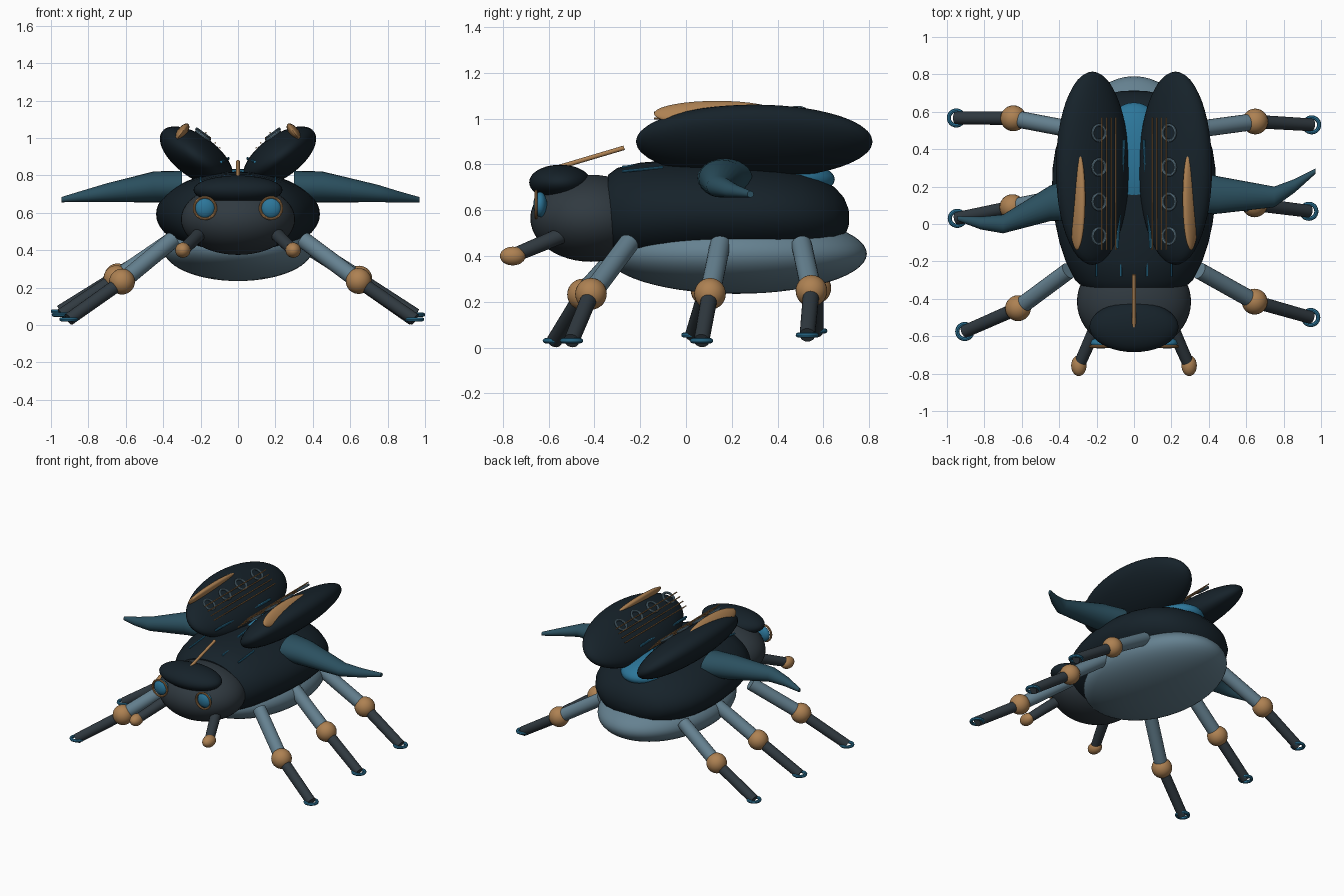
import bpy, bmesh, math
from mathutils import Vector, Matrix

if "Cube" in bpy.data.objects:
    bpy.data.objects.remove(bpy.data.objects["Cube"])


def mat(name, col):
    m = bpy.data.materials.new(name)
    m.diffuse_color = (*col, 1)
    m.use_nodes = True
    m.node_tree.nodes["Principled BSDF"].inputs["Base Color"].default_value = m.diffuse_color
    return m


NAVY = mat("navy", (.008, .016, .023))
GREY = mat("slate", (.03, .042, .052))
STEEL = mat("steel", (.13, .22, .28))
BRONZE = mat("bronze", (.42, .22, .085))
BLUE = mat("blue", (.025, .18, .32))
TEAL = mat("teal", (.024, .08, .115))


def finish(name, bm, m):
    bmesh.ops.recalc_face_normals(bm, faces=bm.faces)
    me = bpy.data.meshes.new(name)
    bm.to_mesh(me)
    bm.free()
    ob = bpy.data.objects.new(name, me)
    bpy.context.collection.objects.link(ob)
    me.materials.append(m)
    bpy.ops.object.select_all(action='DESELECT')
    ob.select_set(True)
    bpy.context.view_layer.objects.active = ob
    bpy.ops.object.shade_smooth_by_angle(angle=math.radians(40))
    return ob


def ball(name, c, r, m, tilt=0, seg=40):
    """Ellipsoid, tilted about the y axis."""
    bm = bmesh.new()
    M = Matrix.Translation(c) @ Matrix.Rotation(tilt, 4, 'Y') @ Matrix.Diagonal((*r, 1))
    bmesh.ops.create_uvsphere(bm, u_segments=seg, v_segments=seg // 2, radius=1, matrix=M)
    return finish(name, bm, m)


def rod(name, a, b, r1, r2, m, seg=20):
    a, b = Vector(a), Vector(b)
    d = b - a
    bm = bmesh.new()
    M = Matrix.Translation((a + b) / 2) @ d.to_track_quat('Z', 'Y').to_matrix().to_4x4()
    bmesh.ops.create_cone(bm, cap_ends=True, segments=seg, radius1=r1, radius2=r2,
                          depth=d.length, matrix=M)
    return finish(name, bm, m)


def loft(name, rings, m, seg=40):
    """Skin a list of (centre, u, v) elliptical rings and cap both ends."""
    bm = bmesh.new()
    rows = []
    for c, u, v in rings:
        rows.append([bm.verts.new(Vector(c) + Vector(u) * math.cos(t) + Vector(v) * math.sin(t))
                     for t in (2 * math.pi * i / seg for i in range(seg))])
    for p, q in zip(rows, rows[1:]):
        for i in range(seg):
            j = (i + 1) % seg
            bm.faces.new((p[i], p[j], q[j], q[i]))
    bm.faces.new(rows[0])
    bm.faces.new(rows[-1])
    return finish(name, bm, m)


def ring(name, c, R, r, m, rot):
    n, k = 28, 8
    bm = bmesh.new()
    M = Matrix.Translation(c) @ rot
    V = [[bm.verts.new(M @ Vector(((R + r * math.cos(b)) * math.cos(a),
                                   (R + r * math.cos(b)) * math.sin(a), r * math.sin(b))))
          for b in (2 * math.pi * j / k for j in range(k))]
         for a in (2 * math.pi * i / n for i in range(n))]
    for i in range(n):
        for j in range(k):
            bm.faces.new((V[i][j], V[(i + 1) % n][j], V[(i + 1) % n][(j + 1) % k], V[i][(j + 1) % k]))
    return finish(name, bm, m)


# Trunk: thorax shell, belly and exposed abdomen
shell = [(-.34, .27, .40, .755), (-.30, .315, .38, .785), (-.2, .365, .37, .808),
         (-.1, .398, .37, .816), (0, .42, .37, .82), (.1, .433, .37, .82), (.2, .438, .37, .815),
         (.3, .435, .375, .806), (.4, .42, .38, .793), (.5, .383, .39, .773), (.58, .33, .41, .742),
         (.65, .255, .44, .7), (.69, .17, .48, .655), (.71, .07, .53, .605), (.713, .02, .55, .58)]
loft("thorax_shell", [((0, y, (lo + hi) / 2), (w, 0, 0), (0, 0, (hi - lo) / 2))
                      for y, w, lo, hi in shell], NAVY, 56)
ball("belly", (0, .22, .41), (.40, .57, .175), STEEL, seg=56)
ball("abdomen_top", (0, .335, .735), (.2, .315, .1), BLUE)

# Head with brow cap and horn
ball("head", (0, -.415, .565), (.305, .265, .19), GREY, seg=48)
ball("brow_cap", (0, -.55, .722), (.238, .135, .077), NAVY)
rod("horn", (0, -.55, .79), (0, -.27, .873), .01, .01, BRONZE)

I4 = Matrix.Identity(4)
FACE_Y = Matrix.Rotation(math.pi / 2, 4, 'X')
TILT = math.radians(36)

for s, side in ((-1, "left"), (1, "right")):
    # Eyes and mandibles
    ball(side + "_eye", (s * .177, -.637, .625), (.055, .03, .055), BLUE, seg=28)
    ring(side + "_eye_ring", (s * .177, -.655, .625), .058, .007, BRONZE, FACE_Y)
    rod(side + "_mandible", (s * .19, -.52, .5), (s * .285, -.735, .41), .036, .032, GREY)
    ball(side + "_mandible_tip", (s * .295, -.757, .4), (.041, .056, .041), BRONZE, seg=24)

    # Raised wing case with bronze edge, rings and ridges
    ball(side + "_wing_case", (s * .222, .298, .90), (.228, .517, .112), NAVY, -s * TILT, 48)
    ball(side + "_case_edge", (s * .305, .135, 1.022), (.028, .275, .066), BRONZE, -s * TILT)
    for i in range(4):
        ring(f"{side}_case_ring_{i + 1}", (s * .187, -.065 + .184 * i, 1.012 + .004 * i), .042, .008,
             STEEL, Matrix.Rotation(-s * TILT, 4, 'Y'))
    for i in range(4):
        x, z = .172 - .025 * i, 1.028 - .027 * i
        rod(f"{side}_case_ridge_{i + 1}", (s * x, -.14, z), (s * x, .57, z), .004, .004, BRONZE, 8)
    rod(side + "_case_stripe", (s * .09, -.13, .872), (s * .052, .45, .89), .008, .008, BLUE, 8)
    # Blue seams on the thorax
    for i, x in enumerate((.07, .2)):
        z = .808 - .14 * x
        rod(f"{side}_seam_{i + 1}", (s * x, -.28, z - .01), (s * x, -.1, z + .008), .006, .006, BLUE, 8)

# Swept side wings (asymmetric stroke)
wings = {"left": [(-.3, .14, .74, .12, .085), (-.45, .11, .738, .095, .083), (-.7, 0, .708, .05, .05),
                  (-.82, .005, .69, .034, .032), (-.945, .03, .67, .012, .014)],
         "right": [(.3, .17, .74, .12, .085), (.45, .155, .738, .1, .083), (.75, .145, .703, .055, .046),
                   (.86, .205, .685, .036, .03), (.97, .282, .67, .014, .014)]}
for side, path in wings.items():
    loft(side + "_wing", [((x, y, z), (0, a, 0), (0, 0, b)) for x, y, z, a, b in path], TEAL, 24)

# Legs: hip, knee, foot
legs = {"front_right": ((.35, -.25, .455), (.645, -.415, .235), (.945, -.5, .03)),
        "middle_right": ((.35, .15, .455), (.645, .105, .235), (.935, .068, .03)),
        "rear_right": ((.33, .505, .45), (.648, .548, .248), (.95, .53, .055)),
        "front_left": ((-.35, -.25, .455), (-.62, -.45, .232), (-.905, -.575, .03)),
        "middle_left": ((-.35, .15, .455), (-.65, .09, .25), (-.945, .03, .055)),
        "rear_left": ((-.33, .505, .45), (-.645, .565, .26), (-.95, .567, .073))}
for n, (hip, knee, foot) in legs.items():
    rod(n + "_upper_leg", hip, knee, .045, .045, STEEL)
    ball(n + "_knee", knee, (.069, .069, .069), BRONZE, seg=28)
    rod(n + "_lower_leg", knee, foot, .036, .034, GREY)
    ring(n + "_foot_ring", foot, .04, .011, BLUE, I4)
